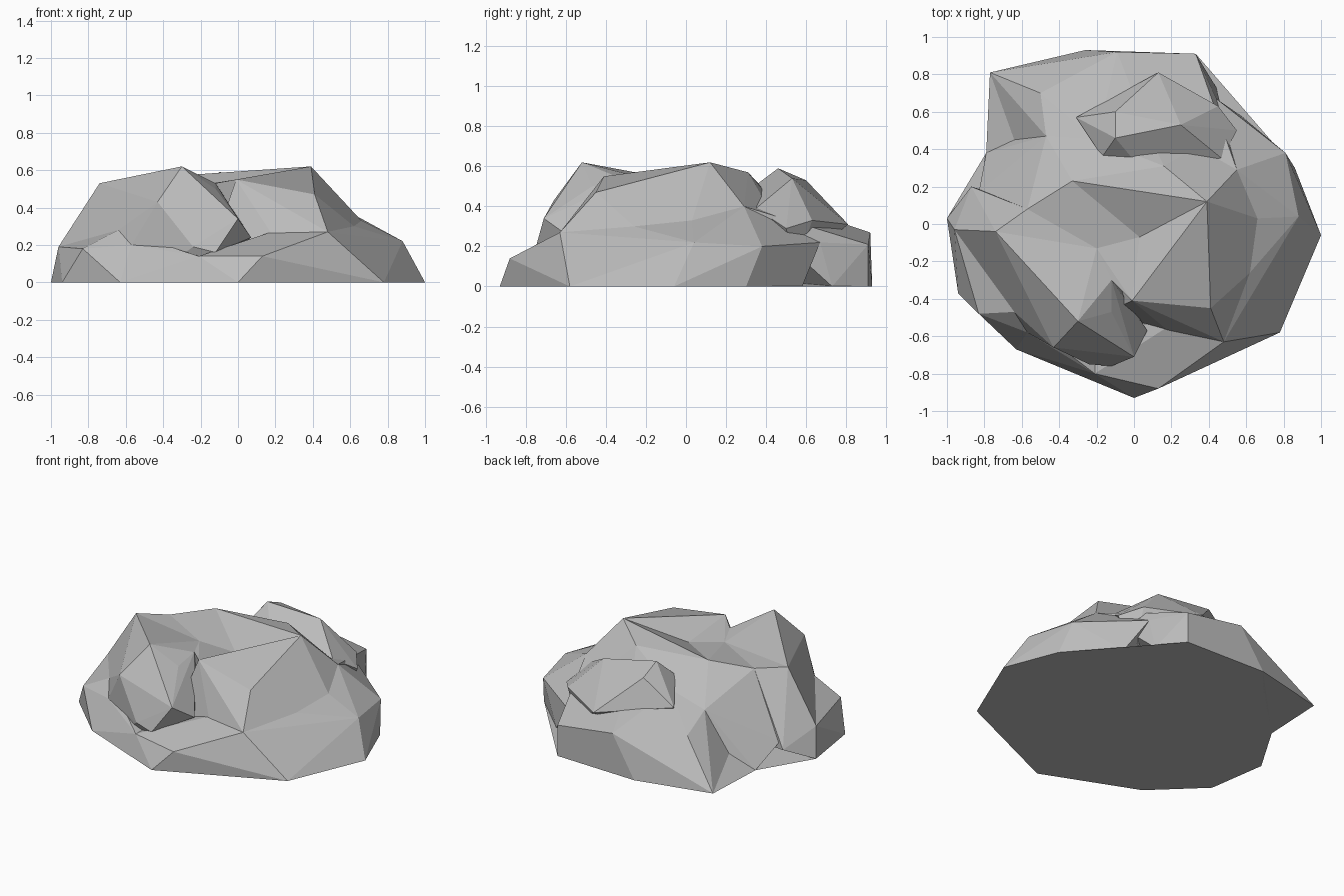
import bpy
import bmesh
import math
from mathutils import Vector

default_cube = bpy.data.objects.get("Cube")
if default_cube:
    bpy.data.objects.remove(default_cube, do_unlink=True)


def make_material(name, colour):
    material = bpy.data.materials.new(name)
    material.use_nodes = True
    material.diffuse_color = colour
    shader = material.node_tree.nodes["Principled BSDF"]
    shader.inputs["Base Color"].default_value = colour
    shader.inputs["Roughness"].default_value = 0.9
    return material


stone = make_material("stone grey", (0.5, 0.5, 0.5, 1))


def make_chunk(name, *corners):
    """Wrap a faceted stone chunk around its corners, given in hundredths."""
    mesh = bpy.data.meshes.new(name)
    chunk = bmesh.new()
    for corner in corners:
        chunk.verts.new(Vector(corner) / 100)
    hull = bmesh.ops.convex_hull(chunk, input=chunk.verts[:])
    leftovers = set(hull["geom_interior"]) | set(hull["geom_unused"])
    loose = [item for item in leftovers if isinstance(item, bmesh.types.BMVert)]
    bmesh.ops.delete(chunk, geom=loose, context="VERTS")
    # Merge nearly coplanar triangles into broad facets
    bmesh.ops.dissolve_limit(chunk, angle_limit=math.radians(2),
                             verts=chunk.verts[:], edges=chunk.edges[:])
    bmesh.ops.recalc_face_normals(chunk, faces=chunk.faces[:])
    chunk.to_mesh(mesh)
    chunk.free()
    mesh.materials.append(stone)
    rock = bpy.data.objects.new(name, mesh)
    bpy.context.scene.collection.objects.link(rock)
    return rock


# Corners on the ground
east_tip = (100, -6, 0)
east_foot = (78, -58, 0)
south_foot = (35, -71, 0)
south_tip = (0, -93, 0)
south_west_foot = (-63, -67, 0)
west_low = (-94, -37, 0)
west_foot = (-100, 3, 0)
west_notch = (-79, 38, 0)
north_west_foot = (-77, 81, 0)
north_foot = (-26, 93, 0)
north_east_foot = (57, 58, 0)
back_foot = (33, 91, 0)
east_back_foot = (86, 30, 0)
centre = (0, 0, 0)

# Corners shared higher up by neighbouring chunks
summit = (39, 12, 62)
east_crest = (41, -45, 47)
gully_lip = (-1, -41, 55)
plateau_dip = (3, -7, 48)
east_knee = (66, 3, 33)
south_east_knee = (62, -26, 30)
south_knee = (48, -63, 27)
east_shoulder = (55, 29, 40)
north_brow = (16, 31, 57)
west_brow = (-33, 23, 57)
west_spur = (-57, 8, 52)
west_crest = (-74, -4, 53)
west_cheek = (-96, -3, 19)
hollow_edge = (-20, -13, 52)
gully_top = (-12, -30, 53)
gully_floor = (18, -55, 27)
apron_top = (-64, -47, 28)
apron_edge = (-57, -58, 20)
ledge_corner = (-21, -80, 14)
ledge_front = (13, -88, 14)
notch_top = (-64, 45, 10)
shelf_west = (-47, 47, 36)
shelf_corner = (44, 67, 22)
bowl = [(-20, 45, 42), (10, 43, 43), (35, 42, 38)]

# Flat underside shared by the whole rock
make_chunk("ground_base", east_tip, east_foot, south_foot, south_tip,
           south_west_foot, west_low, west_foot, west_notch, north_foot,
           back_foot, north_east_foot, east_back_foot, (0, 0, 6))

# Steep eastern mass and the flatter skirt below it
make_chunk("east_mass", summit, east_crest, gully_lip, plateau_dip,
           south_east_knee, east_knee, east_shoulder, south_knee,
           gully_floor, south_foot, (-20, -50, 0), (-20, 10, 0), (55, 25, 0))
make_chunk("east_skirt", south_east_knee, east_knee, east_shoulder,
           south_knee, (88, 4, 22), (81, 38, 20), east_tip, east_foot,
           south_foot, east_back_foot, north_east_foot, shelf_corner, centre)

# Northern half of the plateau, rising to the brow
make_chunk("north_plateau", summit, north_brow, west_brow, plateau_dip,
           east_shoulder, (-30, 20, 0), (50, 30, 0), centre)
make_chunk("gully_head", gully_top, gully_lip, plateau_dip, hollow_edge,
           (0, -40, 0), (-20, -20, 0), centre)

# Pointed outcrop beside the gully
make_chunk("front_peak", (-30, -52, 62), (-43, -66, 43), (0, -71, 34),
           gully_top, (-12, -47, 50), hollow_edge, west_crest, west_cheek,
           apron_top, (7, -57, 24), (-12, -76, 16), (-24, -75, 19),
           apron_edge, (-50, -60, 0), (-20, -20, 0), (-85, -5, 0))

# Western ridge in two halves with a crease between them
make_chunk("west_ridge_front", west_crest, west_spur, hollow_edge,
           west_cheek, west_foot, (-87, 20, 9), (-20, 0, 0), (-50, -30, 0))
make_chunk("west_ridge_back", west_spur, west_brow, hollow_edge,
           plateau_dip, (-83, 17, 13), west_notch, notch_top, shelf_west,
           (-30, 30, 0), centre)

# Low apron around the front west corner
make_chunk("west_apron", west_low, west_foot, west_cheek, (-83, -48, 18),
           apron_top, apron_edge, south_west_foot, (-83, -48, 0),
           (-40, -50, 0))

# Ledge along the front foot, rising to the west
make_chunk("front_ledge", south_foot, south_knee, gully_floor, ledge_front,
           south_tip, (-22, -83, 0), ledge_corner, (-20, -50, 14),
           (-20, -40, 0), east_foot)
make_chunk("front_west_ledge", apron_top, apron_edge, ledge_corner,
           south_tip, (-22, -83, 0), south_west_foot, (-20, -55, 14),
           (-20, -50, 0), (-60, -40, 0))

# Slope from the brow into the bowl, and the shelf beyond
make_chunk("brow_slope", north_brow, west_brow, east_shoulder, shelf_west,
           *bowl, (-30, 30, 0), (50, 30, 0), centre)
make_chunk("back_shelf", *bowl, shelf_west, (-50, 70, 28), notch_top,
           north_west_foot, north_foot, (-9, 92, 27), (33, 91, 21),
           back_foot, (44, 73, 0), shelf_corner, east_shoulder, (0, 20, 0))
make_chunk("notch_floor", notch_top, west_notch, north_west_foot,
           (-40, 40, 0), (-40, 70, 0))

# Boulder resting on the shelf
make_chunk("back_boulder", (-10, 46, 59), (-10, 60, 53), (25, 53, 54),
           (55, 50, 29), (47, 35, 39), (20, 37, 45), (0, 34, 50),
           (-17, 36, 48), (-31, 57, 37), (13, 81, 31), (45, 63, 33),
           (0, 50, 10), (45, 55, 10))
